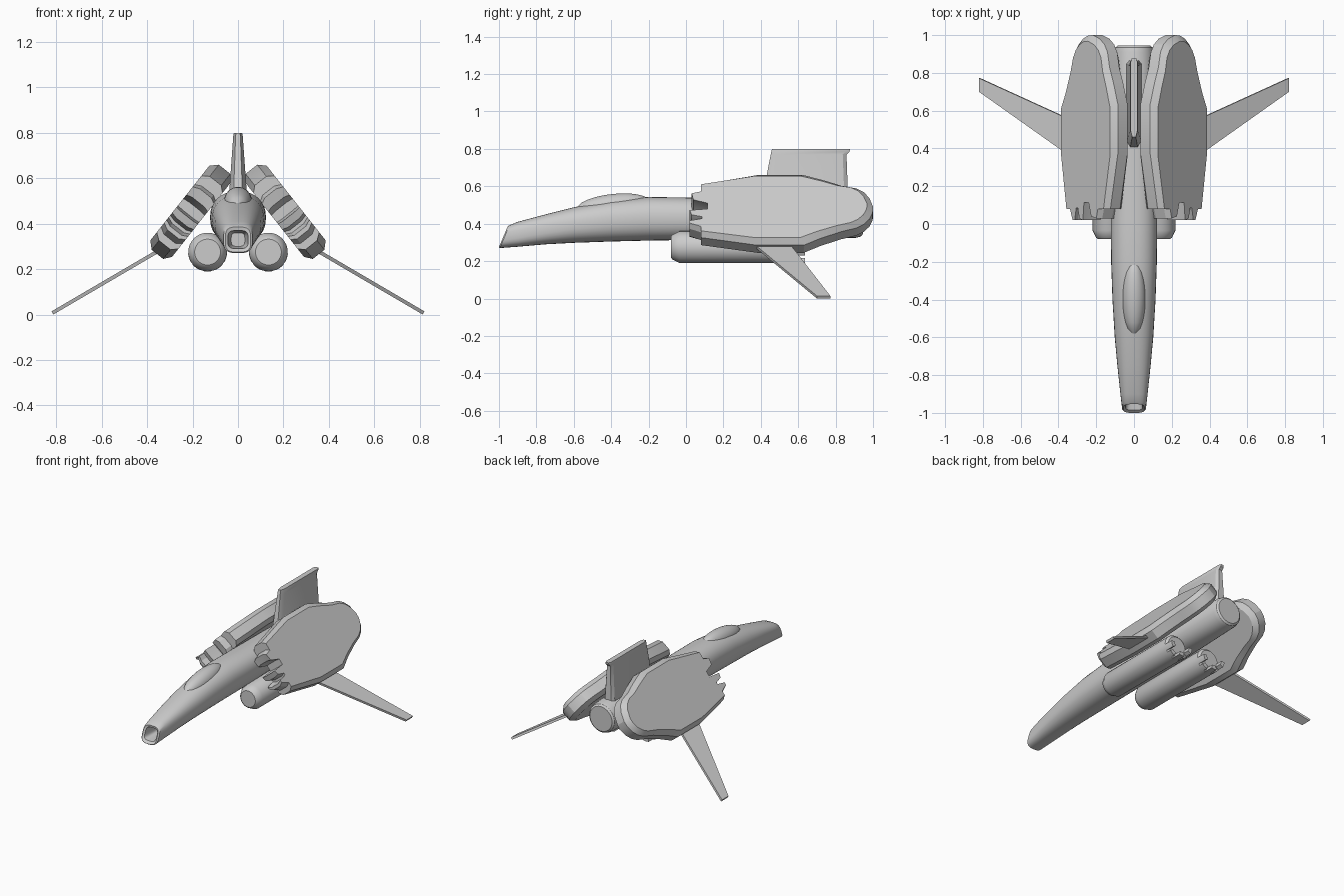
import bpy, bmesh, math
from mathutils import Vector

cube = bpy.data.objects.get("Cube")
if cube:
    bpy.data.objects.remove(cube, do_unlink=True)

grey = bpy.data.materials.new("hull_grey")
grey.use_nodes = True
COLOUR = (0.6, 0.6, 0.6, 1)
grey.diffuse_color = COLOUR
grey.node_tree.nodes["Principled BSDF"].inputs["Base Color"].default_value = COLOUR


def loft(name, rings, mirror=False, angle=30):
    """Skin a list of equal-length rings, cap both ends, shade by angle."""
    bm = bmesh.new()
    loops = [[bm.verts.new(p) for p in ring] for ring in rings]
    count = len(loops[0])
    for a, b in zip(loops, loops[1:]):
        for i in range(count):
            j = (i + 1) % count
            bm.faces.new((a[i], a[j], b[j], b[i]))
    bm.faces.new(loops[0][::-1])
    bm.faces.new(loops[-1])
    bmesh.ops.recalc_face_normals(bm, faces=bm.faces)
    mesh = bpy.data.meshes.new(name)
    bm.to_mesh(mesh)
    bm.free()
    mesh.materials.append(grey)
    obj = bpy.data.objects.new(name, mesh)
    bpy.context.collection.objects.link(obj)
    if mirror:
        obj.modifiers.new("mirror", "MIRROR").use_mirror_merge = False
    bpy.ops.object.select_all(action="DESELECT")
    obj.select_set(True)
    bpy.context.view_layer.objects.active = obj
    bpy.ops.object.shade_smooth_by_angle(angle=math.radians(angle))
    return obj


def section(y, half_width, bottom, top, power=2.3, slant=0.0, sides=32):
    """Rounded cross-section at y, optionally leaning back with height."""
    mid, half = (top + bottom) / 2, (top - bottom) / 2
    ring = []
    for i in range(sides):
        a = 2 * math.pi * i / sides
        c, s = math.cos(a), math.sin(a)
        x = half_width * math.copysign(abs(c) ** (2 / power), c)
        z = mid + half * math.copysign(abs(s) ** (2 / power), s)
        ring.append((x, y + slant * (z - bottom), z))
    return ring


# Fuselage, starting inside the nose intake and running to the tail
loft("fuselage", [
    section(-0.86, 0.03, 0.30, 0.36, 3.5),
    section(-0.985, 0.045, 0.29, 0.37, 3.5, 0.42),
    section(-1.0, 0.056, 0.275, 0.385, 3.5, 0.42),
    section(-0.995, 0.064, 0.27, 0.392, 3.2, 0.42),
    section(-0.90, 0.072, 0.277, 0.41, 2.8),
    section(-0.75, 0.088, 0.29, 0.45, 2.5),
    section(-0.60, 0.102, 0.298, 0.488),
    section(-0.40, 0.114, 0.305, 0.525),
    section(-0.20, 0.121, 0.31, 0.543),
    section(0.0, 0.123, 0.313, 0.54),
    section(0.40, 0.115, 0.318, 0.54),
    section(0.91, 0.105, 0.325, 0.535, 2),
    section(0.935, 0.098, 0.332, 0.528, 2),
    section(0.945, 0.086, 0.344, 0.516, 2),
])

# Canopy bump blended into the upper nose
canopy = []
for i in range(13):
    t = -0.99 + 1.98 * i / 12
    r = math.sqrt(1 - t * t)
    canopy.append(section(-0.39 + 0.2 * t, 0.062 * r, 0.495 - 0.062 * r + 0.02 * t,
                          0.495 + 0.064 * r + 0.02 * t, 2))
loft("canopy", canopy)


# Engine pods under the body
POD = Vector((0.134, 0, 0.275))


def circle(y, r):
    return [(x + POD.x, yy, z + POD.z) for x, yy, z in section(y, r, -r, r, 2)]


loft("engine_pod", [circle(-0.08, 0.057), circle(-0.073, 0.066), circle(-0.035, 0.085),
                    circle(0.57, 0.085), circle(0.585, 0.07)], True)

# Notched collar at the back of each pod
for k in range(5):
    a0 = math.radians(180 + 36 * k + 4)
    long_tab = k % 2 == 0
    arc = [a0 + math.radians(7 * i) for i in range(5)]

    def tab_ring(y):
        return [(POD.x + r * math.cos(a), y, POD.z + r * math.sin(a))
                for r, angles in ((0.086, arc), (0.06, arc[::-1])) for a in angles]

    loft("pod_collar_tab", [tab_ring(0.56), tab_ring(0.635 if long_tab else 0.60)], True)

# Tilted armour shells: outline as (length, distance down the slope)
outline = [(0.08, -0.40), (0.38, -0.465), (0.63, -0.465), (0.75, -0.425), (0.83, -0.393),
           (0.91, -0.375), (0.95, -0.35), (0.98, -0.31), (1.0, -0.25), (0.998, -0.21),
           (0.98, -0.165), (0.95, -0.13), (0.91, -0.105), (0.83, -0.08), (0.72, -0.035),
           (0.63, 0.012), (0.38, 0.012), (0.08, -0.04),
           # toothed leading edge
           (0.08, -0.075), (0.02, -0.10), (0.02, -0.12), (0.085, -0.135), (0.085, -0.15),
           (0.03, -0.165), (0.02, -0.20), (0.115, -0.21), (0.115, -0.255),
           (0.04, -0.28), (0.03, -0.33), (0.08, -0.345)]
SLOPE = Vector((0.62, 0, -0.785))
OUT = Vector((0.785, 0, 0.62))


def shell_ring(depth, across, along):
    ring = []
    for y, u in outline:
        y = 0.08 + (y - 0.08) * along if y > 0.12 else y
        u = -0.225 + (u + 0.225) * across
        ring.append(OUT * depth + SLOPE * u + Vector((0, y, 0)))
    return ring


loft("side_shell", [shell_ring(0.385, 0.87, 0.96), shell_ring(0.41, 1, 1),
                    shell_ring(0.475, 1, 1), shell_ring(0.505, 0.88, 0.965)], True, 20)


# Drooping wings
def wing_ring(x, z, front, back, t):
    lift = Vector((0.5, 0, 0.86)) * t
    base = [Vector((x, front, z)), Vector((x, back, z))]
    return [base[0] - lift, base[1] - lift, base[1] + lift, base[0] + lift]


loft("wing", [wing_ring(0.33, 0.292, 0.355, 0.55, 0.008),
              wing_ring(0.817, 0.007, 0.70, 0.772, 0.008)], True)


# Tail fin with a bevelled leading edge
def fin_ring(z, front, back, w):
    return [(-w * 0.5, front, z), (w * 0.5, front, z), (w, front + 0.035, z),
            (w, back - 0.02, z), (w * 0.6, back, z), (-w * 0.6, back, z),
            (-w, back - 0.02, z), (-w, front + 0.035, z)]


loft("tail_fin", [fin_ring(0.50, 0.40, 0.868, 0.042), fin_ring(0.56, 0.412, 0.866, 0.037),
                  fin_ring(0.77, 0.453, 0.858, 0.022), fin_ring(0.785, 0.456, 0.874, 0.021),
                  fin_ring(0.80, 0.46, 0.877, 0.018)])
